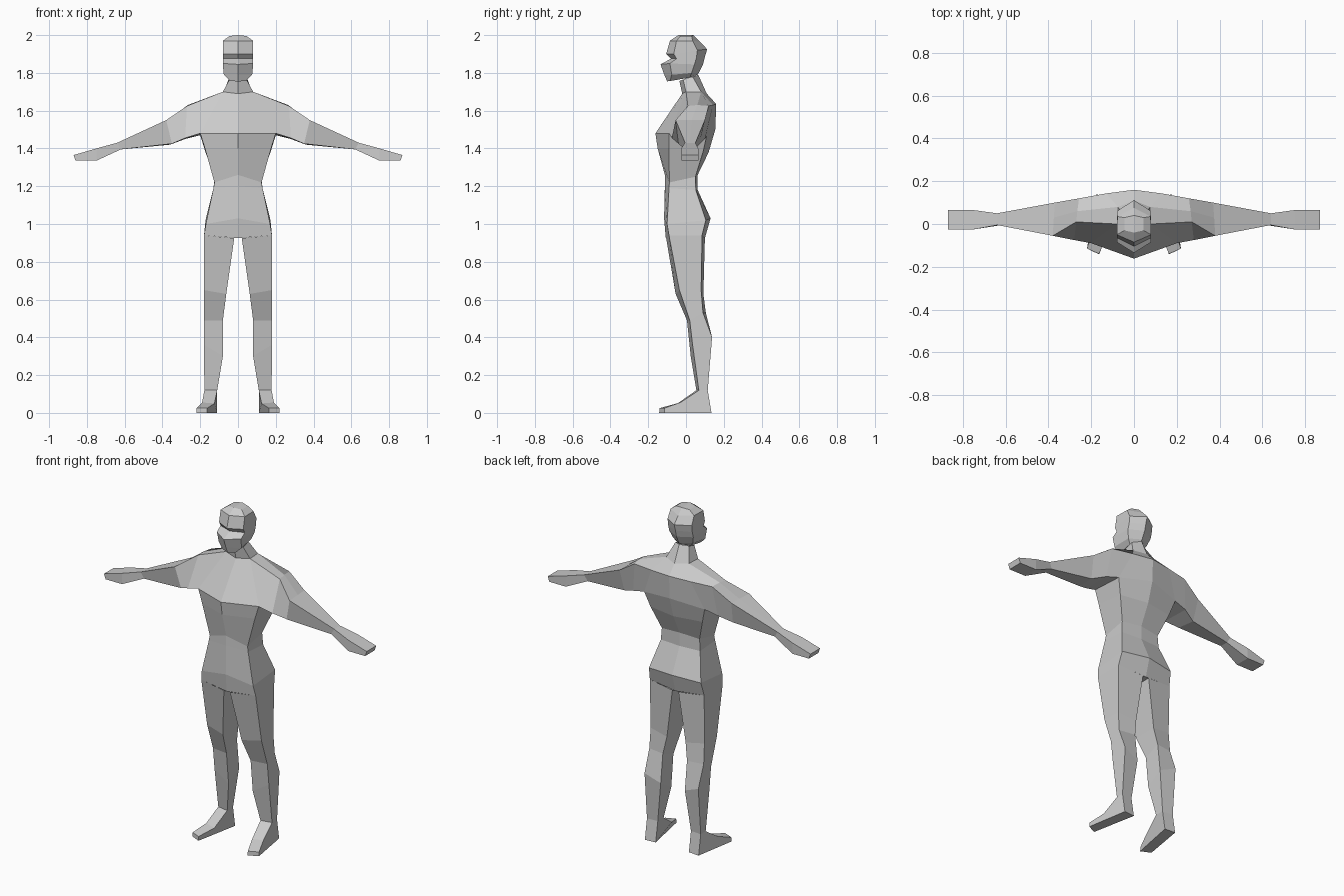
import bpy, bmesh

skin = bpy.data.materials.new("plain_grey")
skin.diffuse_color = (0.6, 0.6, 0.6, 1)


def loft(name, rings, closed=False, caps=(), skip=()):
    """Bridge matching rings on the +x side, then mirror across x = 0."""
    bm = bmesh.new()
    for side in (1, -1):
        vs = [[bm.verts.new((side * x, y, z)) for x, y, z in r] for r in rings]
        n = len(rings[0])
        for i in range(len(rings) - 1):
            for j in range(n if closed else n - 1):
                if (i, j) not in skip:
                    k = (j + 1) % n
                    bm.faces.new((vs[i][j], vs[i][k], vs[i + 1][k], vs[i + 1][j]))
        for c in caps:
            bm.faces.new(vs[c])
    bmesh.ops.remove_doubles(bm, verts=bm.verts, dist=0.0005)
    bmesh.ops.recalc_face_normals(bm, faces=bm.faces)
    me = bpy.data.meshes.new(name)
    bm.to_mesh(me)
    bm.free()
    me.materials.append(skin)
    ob = bpy.data.objects.new(name, me)
    bpy.context.collection.objects.link(ob)
    return ob


# Half rings run: front centre, front side, back side, back centre
loft("head", [
    [(0, -.10, 1.755), (.042, -.085, 1.757), (.045, .02, 1.775), (0, .06, 1.79)],
    [(0, -.115, 1.79), (.075, -.075, 1.79), (.065, .03, 1.80), (0, .068, 1.80)],
    [(0, -.135, 1.845), (.08, -.085, 1.85), (.08, .045, 1.845), (0, .09, 1.845)],
    [(0, -.08, 1.875), (.08, -.05, 1.875), (.08, .055, 1.88), (0, .10, 1.885)],
    [(0, -.105, 1.90), (.08, -.065, 1.90), (.08, .06, 1.92), (0, .112, 1.925)],
    [(0, -.085, 1.97), (.08, -.05, 1.97), (.078, .035, 1.97), (0, .075, 1.965)],
    [(0, -.04, 2.0), (.045, -.03, 1.995), (.045, .03, 1.995), (0, .04, 2.0)],
], caps=(0, -1))

loft("neck", [
    [(0, -.035, 1.757), (.045, -.015, 1.765), (.045, .035, 1.78), (0, .065, 1.79)],
    [(0, -.02, 1.69), (.08, 0, 1.70), (.075, .08, 1.70), (0, .11, 1.69)],
])

# Sections from the centre line outward to the fingertips
loft("chest_and_arms", [
    [(0, -.02, 1.69), (0, .11, 1.69), (0, .16, 1.635), (0, .155, 1.50), (0, -.162, 1.48)],
    [(.08, 0, 1.70), (.075, .08, 1.70), (.13, .143, 1.63), (.2, .11, 1.47), (.2, -.09, 1.48)],
    [(.27, .01, 1.625), (.265, .06, 1.63), (.257, .12, 1.625), (.28, .10, 1.45), (.28, -.075, 1.455)],
    [(.38, -.055, 1.55), (.375, .03, 1.55), (.37, .10, 1.55), (.36, .07, 1.42), (.35, -.04, 1.425)],
    [(.64, -.005, 1.43), (.64, .02, 1.43), (.64, .05, 1.43), (.62, .045, 1.395), (.62, -.005, 1.395)],
    [(.75, -.025, 1.40), (.75, .02, 1.40), (.75, .065, 1.40), (.75, .065, 1.335), (.75, -.025, 1.335)],
    [(.87, -.025, 1.365), (.87, .02, 1.365), (.87, .065, 1.365), (.86, .065, 1.335), (.86, -.025, 1.335)],
], closed=True, caps=(-1,), skip={(0, 0), (0, 3)})

loft("torso", [
    [(0, -.162, 1.48), (.2, -.09, 1.48), (.2, .11, 1.47), (0, .155, 1.50)],
    [(0, -.15, 1.40), (.175, -.09, 1.40), (.172, .09, 1.38), (0, .12, 1.38)],
    [(0, -.112, 1.26), (.125, -.088, 1.22), (.125, .05, 1.25), (0, .062, 1.26)],
    [(0, -.112, 1.20), (.13, -.09, 1.19), (.13, .052, 1.18), (0, .062, 1.18)],
    [(0, -.116, 1.03), (.17, -.10, 1.0), (.172, .105, 1.02), (0, .13, 1.03)],
    [(0, -.107, .925), (.18, -.09, .94), (.18, .085, .94), (0, .10, .925)],
])

# Narrow strip between the thighs
loft("crotch", [[(0, -.107, .925), (.02, -.105, .925)], [(0, .10, .925), (.02, .10, .925)]])

# Leg rings: front outer, front inner, back inner, back outer
loft("legs", [
    [(.18, -.09, .94), (.02, -.105, .925), (.02, .10, .925), (.18, .085, .94)],
    [(.18, -.035, .65), (.062, -.055, .63), (.062, .092, .63), (.178, .08, .65)],
    [(.18, .02, .49), (.08, .005, .49), (.08, .105, .53), (.18, .09, .53)],
    [(.18, .035, .36), (.08, .025, .30), (.08, .125, .36), (.178, .138, .40)],
    [(.178, .068, .12), (.11, .055, .12), (.11, .11, .12), (.178, .115, .12)],
], closed=True)

# Foot side outlines: inner, then outer, toes turned out
loft("feet", [
    [(.11, .11, .12), (.11, .13, 0), (.163, -.142, 0), (.163, -.14, .025), (.125, -.045, .05), (.11, .055, .12)],
    [(.178, .115, .12), (.178, .135, 0), (.22, -.115, 0), (.22, -.115, .025), (.19, -.03, .055), (.178, .068, .12)],
], closed=True, caps=(0, 1), skip={(0, 5)})
